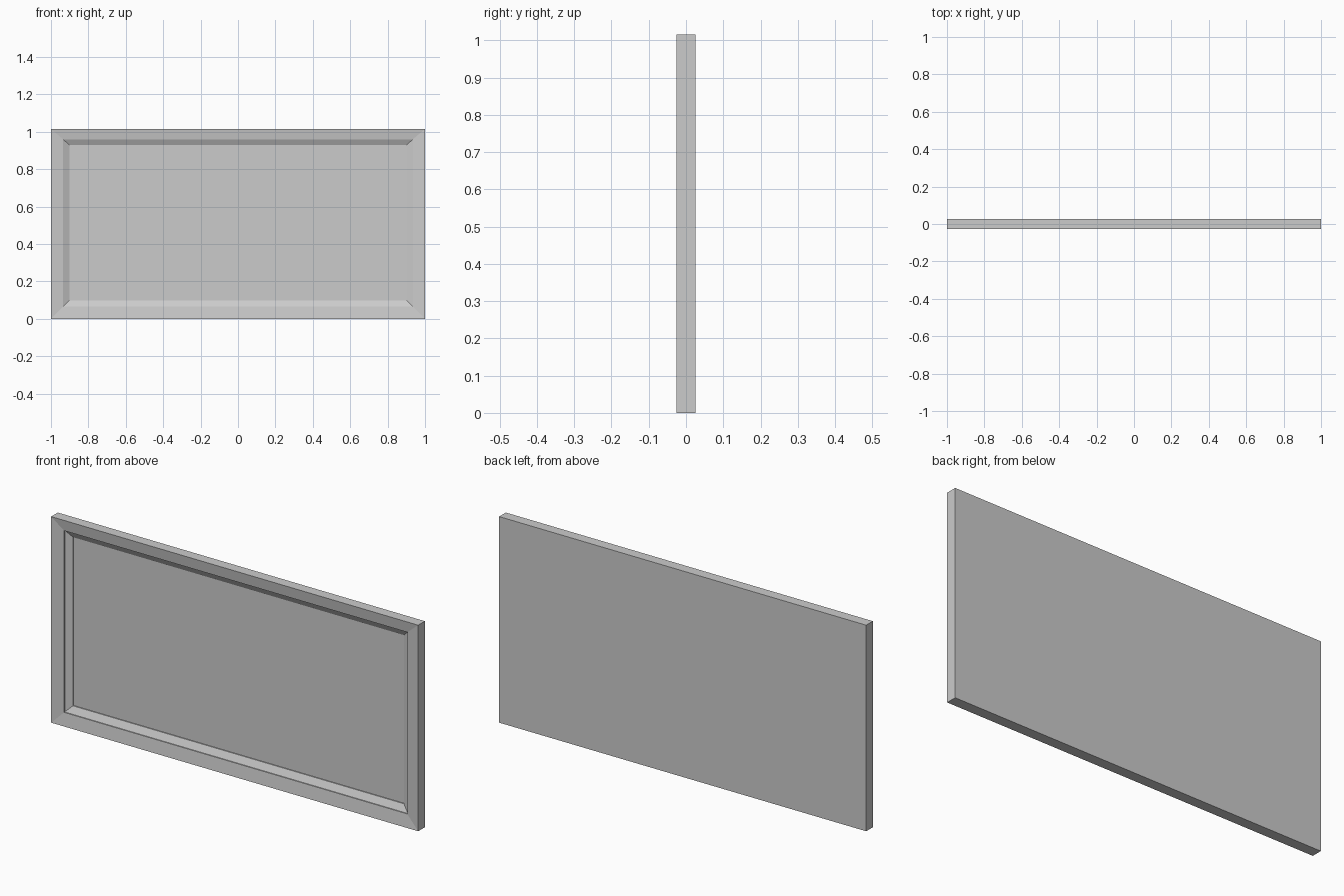
import bpy, bmesh

if "Cube" in bpy.data.objects:
    bpy.data.objects.remove(bpy.data.objects["Cube"])

W, H, T = 1.0, 1.015, 0.026   # half width, height, half thickness

# Frame section from the back edge inwards: side inset, top inset, y
PROFILE = [
    (0.0, 0.0, T),
    (0.0, 0.0, -T),
    (0.065, 0.055, -0.018),   # gently sloped face
    (0.065, 0.055, -0.013),   # small step
    (0.098, 0.086, 0.003),    # inner chamfer
    (0.098, 0.086, 0.008),    # step down to the panel
]


def add_ring(bm, side, top, y):
    x, z0, z1 = W - side, side, H - top
    return [bm.verts.new(p) for p in
            ((-x, y, z0), (x, y, z0), (x, y, z1), (-x, y, z1))]


def make_object(name, bm):
    bmesh.ops.recalc_face_normals(bm, faces=bm.faces)
    mesh = bpy.data.meshes.new(name)
    bm.to_mesh(mesh)
    bm.free()
    obj = bpy.data.objects.new(name, mesh)
    bpy.context.collection.objects.link(obj)
    return obj


# Mitred frame with recessed front panel and flat back
bm = bmesh.new()
rings = [add_ring(bm, *p) for p in PROFILE]
for a, b in zip(rings, rings[1:]):
    for i in range(4):
        j = (i + 1) % 4
        bm.faces.new((a[i], a[j], b[j], b[i]))
bm.faces.new(rings[-1])
bm.faces.new(rings[0][::-1])
make_object("framed_panel", bm)
